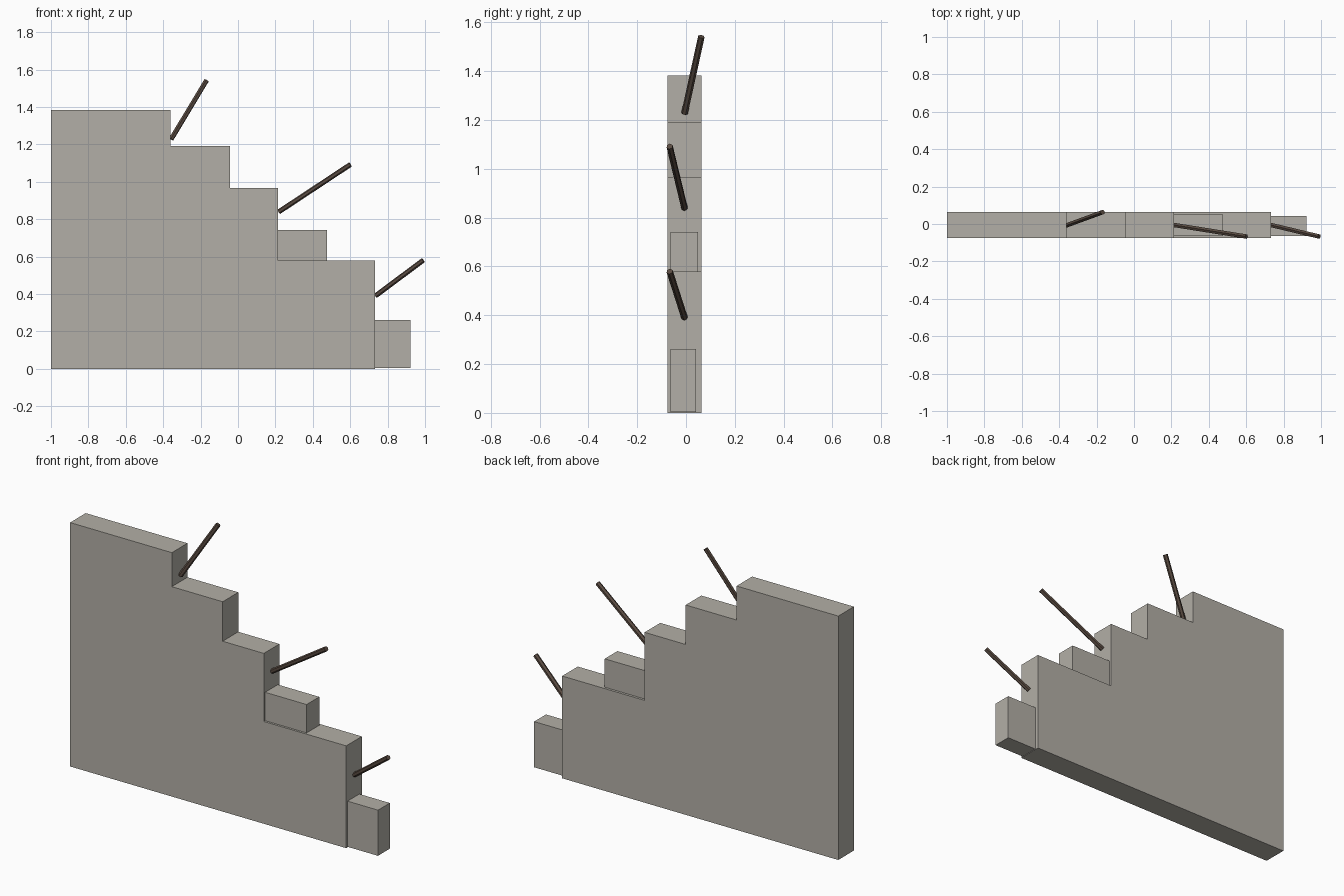
import bpy
import bmesh
from mathutils import Vector

cube = bpy.data.objects.get("Cube")
if cube:
    bpy.data.objects.remove(cube, do_unlink=True)


def make_material(name, rgb):
    mat = bpy.data.materials.new(name)
    mat.use_nodes = True
    color = (*rgb, 1)
    mat.diffuse_color = color
    mat.node_tree.nodes["Principled BSDF"].inputs["Base Color"].default_value = color
    return mat


stone = make_material("warm grey stone", (0.45, 0.43, 0.385))
rust = make_material("dark rusty brown", (0.10, 0.07, 0.053))


def add_object(name, bm, mat):
    bmesh.ops.recalc_face_normals(bm, faces=bm.faces)
    mesh = bpy.data.meshes.new(name)
    bm.to_mesh(mesh)
    bm.free()
    mesh.materials.append(mat)
    obj = bpy.data.objects.new(name, mesh)
    bpy.context.collection.objects.link(obj)
    return obj


def slab(name, outline, y0, y1):
    """Extrude an x-z outline from y0 to y1."""
    bm = bmesh.new()
    face = bm.faces.new([bm.verts.new((x, y0, z)) for x, z in outline])
    grown = bmesh.ops.extrude_face_region(bm, geom=[face])["geom"]
    verts = [v for v in grown if isinstance(v, bmesh.types.BMVert)]
    bmesh.ops.translate(bm, verts=verts, vec=(0, y1 - y0, 0))
    return add_object(name, bm, stone)


def block(name, x0, x1, y0, y1, z0, z1):
    return slab(name, [(x0, z0), (x1, z0), (x1, z1), (x0, z1)], y0, y1)


def rod(name, start, end, radius=0.0135):
    """Six-sided bar between two points."""
    start, end = Vector(start), Vector(end)
    axis = end - start
    bm = bmesh.new()
    bmesh.ops.create_cone(bm, cap_ends=True, segments=6, radius1=radius,
                          radius2=radius, depth=axis.length)
    bm.transform(axis.to_track_quat("Z", "Y").to_matrix().to_4x4())
    bmesh.ops.translate(bm, verts=bm.verts, vec=(start + end) / 2)
    return add_object(name, bm, rust)


# Broken wall: right edge of each step and its height, from the top down
steps = [(-0.362, 1.383), (-0.043, 1.19), (0.215, 0.966), (0.732, 0.58)]
outline = [(-1, 0), (-1, steps[0][1])]
for i, (x, z) in enumerate(steps):
    below = steps[i + 1][1] if i + 1 < len(steps) else 0
    outline += [(x, z), (x, below)]
slab("broken_wall", outline, -0.076, 0.064)

# Loose chunks, slightly thinner than the wall
block("upper_chunk", 0.215, 0.475, -0.064, 0.05, 0.58, 0.741)
block("lower_chunk", 0.732, 0.923, -0.064, 0.042, 0.003, 0.262)

# Bent reinforcing bars sticking out of the broken edge
rod("top_rebar", (-0.357, -0.006, 1.228), (-0.168, 0.063, 1.542))
rod("middle_rebar", (0.218, -0.006, 0.839), (0.601, -0.067, 1.092))
rod("bottom_rebar", (0.735, -0.006, 0.39), (0.99, -0.067, 0.58))
